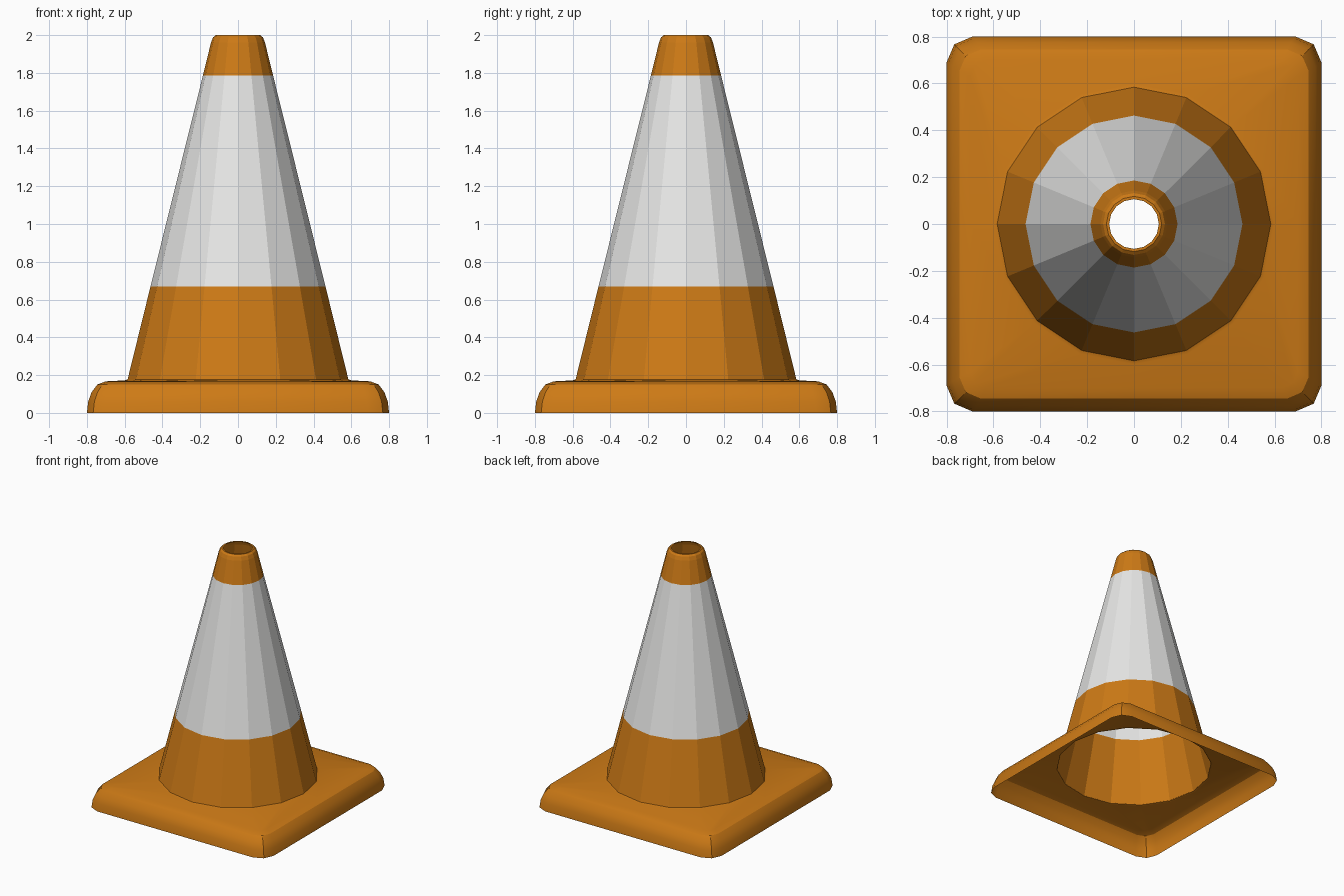
import bpy, bmesh, math

if "Cube" in bpy.data.objects:
    bpy.data.objects.remove(bpy.data.objects["Cube"], do_unlink=True)


def material(name, rgb):
    mat = bpy.data.materials.new(name)
    mat.use_nodes = True
    color = (*rgb, 1.0)
    mat.diffuse_color = color
    mat.node_tree.nodes["Principled BSDF"].inputs["Base Color"].default_value = color
    return mat


ORANGE = material("orange rubber", (0.61, 0.195, 0.008))
WHITE = material("white band", (0.8, 0.8, 0.79))
SIDES = 16
BAND_LOW, BAND_HIGH = 0.67, 1.785


def circle(radius, z):
    step = math.tau / SIDES
    return [(radius * math.cos(i * step), radius * math.sin(i * step), z)
            for i in range(SIDES)]


def rounded_square(half, cut, z):
    """Square ring with clipped corners, as many points as the circle."""
    quarter = [(half, 0), (half, half - cut),
               (half - cut * 0.3, half - cut * 0.3), (half - cut, half)]
    points = []
    for _ in range(4):
        points += [(x, y, z) for x, y in quarter]
        quarter = [(-y, x) for x, y in quarter]
    return points


def skin(name, rings):
    """Open shell running through the rings from bottom to top."""
    bm = bmesh.new()
    loops = [[bm.verts.new(p) for p in ring] for ring in rings]
    for low, high in zip(loops, loops[1:]):
        for i in range(SIDES):
            j = (i + 1) % SIDES
            face = bm.faces.new((low[i], low[j], high[j], high[i]))
            # White between the two band heights, orange elsewhere
            height = face.calc_center_median().z
            face.material_index = int(BAND_LOW < height < BAND_HIGH)
    mesh = bpy.data.meshes.new(name)
    bm.to_mesh(mesh)
    bm.free()
    mesh.materials.append(ORANGE)
    mesh.materials.append(WHITE)
    obj = bpy.data.objects.new(name, mesh)
    bpy.context.collection.objects.link(obj)
    return obj


# Square foot: hollow underneath, rounded upper edge, round opening
foot_profile = [(0.80, 0.11, 0), (0.793, 0.11, 0.06), (0.775, 0.105, 0.11),
                (0.745, 0.09, 0.15), (0.70, 0.07, 0.167)]
foot = skin("foot", [rounded_square(*p) for p in foot_profile]
            + [circle(0.60, 0.172), circle(0.584, 0.178)])
bpy.ops.object.select_all(action='DESELECT')
foot.select_set(True)
bpy.context.view_layer.objects.active = foot
bpy.ops.object.shade_smooth_by_angle(angle=math.radians(30))

# Hollow tapered body with a rolled lip around the open top
body_profile = [(0.585, 0.175), (0.463, BAND_LOW), (0.186, BAND_HIGH),
                (0.143, 1.96), (0.132, 1.988), (0.118, 2.0), (0.106, 2.0)]
skin("cone_body", [circle(*p) for p in body_profile])
